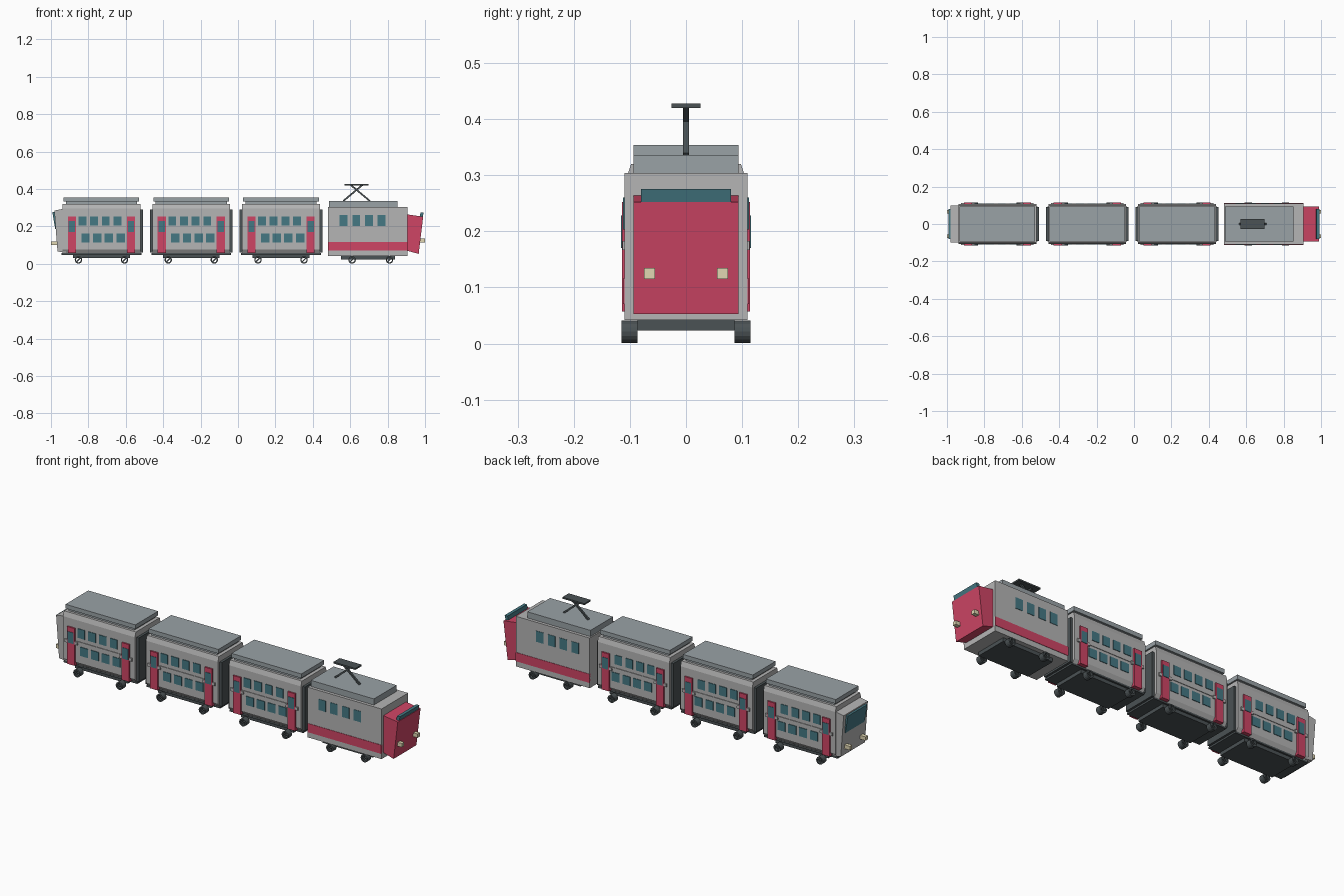
import bpy, math
from mathutils import Matrix

if "Cube" in bpy.data.objects:
    bpy.data.objects.remove(bpy.data.objects["Cube"])


def mat(name, r, g, b):
    m = bpy.data.materials.new(name)
    m.diffuse_color = (r, g, b, 1)
    m.use_nodes = True
    m.node_tree.nodes["Principled BSDF"].inputs["Base Color"].default_value = m.diffuse_color
    return m


RED = mat("red", 0.62, 0.06, 0.13)
GLASS = mat("glass", 0.06, 0.19, 0.23)
DARK = mat("dark", 0.07, 0.085, 0.09)
ROOF = mat("roof", 0.32, 0.36, 0.38)
GREY = mat("grey", 0.46, 0.46, 0.46)
LAMP = mat("lamp", 0.75, 0.68, 0.45)


def mesh(name, verts, faces, m):
    me = bpy.data.meshes.new(name)
    me.from_pydata(verts, [], faces)
    me.materials.append(m)
    ob = bpy.data.objects.new(name, me)
    bpy.context.collection.objects.link(ob)
    return ob


def prism(name, pts, a, b, axis, m):
    """Extrude a closed profile: axis 'x' takes (y,z) points, axis 'y' takes (x,z)."""
    n = len(pts)
    put = (lambda p, t: (t, p[0], p[1])) if axis == 'x' else (lambda p, t: (p[0], t, p[1]))
    verts = [put(p, t) for t in (a, b) for p in pts]
    faces = [tuple(range(n))[::-1], tuple(range(n, 2 * n))]
    faces += [(i, (i + 1) % n, n + (i + 1) % n, n + i) for i in range(n)]
    ob = mesh(name, verts, faces, m)
    if axis == 'y':
        ob.data.flip_normals()
    return ob


def box(name, x0, x1, y0, y1, z0, z1, m):
    return prism(name, [(y0, z0), (y1, z0), (y1, z1), (y0, z1)], x0, x1, 'x', m)


def bar(name, p, q, t, w, m):
    """Flat bar in the xz plane from p to q, thickness t, half width w."""
    dx, dz = q[0] - p[0], q[1] - p[1]
    l = math.hypot(dx, dz)
    nx, nz = -dz / l * t / 2, dx / l * t / 2
    return prism(name, [(p[0] - nx, p[1] - nz), (q[0] - nx, q[1] - nz),
                        (q[0] + nx, q[1] + nz), (p[0] + nx, p[1] + nz)], -w, w, 'y', m)


def both_sides(name, x0, x1, y0, y1, z0, z1, m):
    for s, tag in ((-1, "front"), (1, "back")):
        box(f"{name}_{tag}", x0, x1, min(s * y0, s * y1), max(s * y0, s * y1), z0, z1, m)


def wheels(prefix, xs):
    n, ro, ri = 16, 0.02, 0.013
    for x in xs:
        for s in (-1, 1):
            # open ring with a spoke across it
            rings = [(ro, 0.086), (ro, 0.115), (ri, 0.115), (ri, 0.086)]
            verts = [(x + r * math.cos(2 * math.pi * i / n), s * y, 0.021 + r * math.sin(2 * math.pi * i / n))
                     for r, y in rings for i in range(n)]
            faces = []
            for k in range(4):
                for i in range(n):
                    j, k2 = (i + 1) % n, (k + 1) % 4
                    f = (k * n + i, k2 * n + i, k2 * n + j, k * n + j)
                    faces.append(f if s > 0 else f[::-1])
            mesh(f"{prefix}_wheel", verts, faces, DARK)
            sp = bar(f"{prefix}_wheel_spoke", (x - 0.010, 0.011), (x + 0.010, 0.031), 0.007, 0.012, DARK)
            sp.data.transform(Matrix.Translation((0, s * 0.1, 0)))


def coach(prefix, cx):
    # shell with chamfered sill and shoulders
    half = [(0.09, 0.052), (0.106, 0.076), (0.106, 0.295), (0.098, 0.32)]
    prof = half + [(-y, z) for y, z in reversed(half)]
    prism(f"{prefix}_body", prof, cx - 0.208, cx + 0.208, 'x', GREY)
    box(f"{prefix}_sill", cx - 0.213, cx + 0.213, -0.094, 0.094, 0.048, 0.057, DARK)
    box(f"{prefix}_underframe", cx - 0.152, cx + 0.152, -0.085, 0.085, 0.03, 0.049, DARK)
    # raised roof
    box(f"{prefix}_roof_neck", cx - 0.19, cx + 0.19, -0.085, 0.085, 0.318, 0.335, ROOF)
    box(f"{prefix}_roof", cx - 0.202, cx + 0.202, -0.094, 0.094, 0.332, 0.354, ROOF)
    # gangways
    for s, tag in ((-1, "left"), (1, "right")):
        a, b = sorted((cx + s * 0.2, cx + s * 0.221))
        if not (prefix == "rear_coach" and s < 0):
            box(f"{prefix}_gangway_{tag}", a, b, -0.092, 0.092, 0.06, 0.29, DARK)
        # doors with glass and hinge block
        d = cx + s * 0.158
        both_sides(f"{prefix}_door_{tag}", d - 0.022, d + 0.022, 0.09, 0.114, 0.057, 0.252, RED)
        both_sides(f"{prefix}_door_glass_{tag}", d - 0.017, d + 0.017, 0.1, 0.116, 0.17, 0.228, GLASS)
        for o in (-0.028, 0.028):
            both_sides(f"{prefix}_door_block_{tag}", d + o - 0.008, d + o + 0.008, 0.1, 0.113, 0.167, 0.183, GREY)
    # belt rail and two decks of windows
    both_sides(f"{prefix}_belt_rail", cx - 0.13, cx + 0.13, 0.1, 0.109, 0.176, 0.186, GREY)
    for i in range(4):
        w = cx + (i - 1.5) * 0.0625
        both_sides(f"{prefix}_upper_window", w - 0.029, w + 0.013, 0.1, 0.109, 0.206, 0.254, GLASS)
        both_sides(f"{prefix}_lower_window", w - 0.014, w + 0.031, 0.1, 0.109, 0.115, 0.161, GLASS)
    wheels(prefix, (cx - 0.123, cx + 0.123))


for name, cx in (("rear_coach", -0.73), ("middle_coach", -0.25), ("front_coach", 0.23)):
    coach(name, cx)

# driving cab on the rear coach
prism("rear_cab", [(-0.92, 0.06), (-0.965, 0.066), (-0.982, 0.285), (-0.92, 0.297)], -0.1, 0.1, 'y', GREY)
prism("rear_windscreen", [(-0.968, 0.185), (-0.977, 0.185), (-0.993, 0.278), (-0.975, 0.278)],
      -0.08, 0.08, 'y', GLASS)
for y in (-0.065, 0.065):
    box("rear_lamp", -1.0, -0.96, y - 0.01, y + 0.01, 0.1, 0.12, LAMP)

# locomotive shell
box("loco_body", 0.48, 0.907, -0.11, 0.11, 0.042, 0.304, GREY)
box("loco_underframe", 0.55, 0.84, -0.086, 0.086, 0.023, 0.044, DARK)
box("loco_roof", 0.487, 0.852, -0.094, 0.094, 0.302, 0.336, ROOF)
both_sides("loco_stripe", 0.48, 0.907, 0.1, 0.112, 0.07, 0.116, RED)
for i in range(4):
    w = 0.564 + i * 0.068
    both_sides("loco_window", w - 0.021, w + 0.021, 0.1, 0.112, 0.203, 0.26, GLASS)
wheels("loco", (0.61, 0.81))

# red nose with windscreen and lamps
prism("loco_nose", [(0.905, 0.07), (0.966, 0.053), (0.99, 0.252), (0.905, 0.264)], -0.094, 0.094, 'y', RED)
prism("loco_windscreen", [(0.966, 0.22), (0.98, 0.22), (0.993, 0.275), (0.976, 0.275)],
      -0.08, 0.08, 'y', GLASS)
for y in (-0.065, 0.065):
    box("loco_lamp", 0.96, 1.0, y - 0.01, y + 0.01, 0.115, 0.135, LAMP)

# pantograph
bar("pantograph_arm_left", (0.563, 0.336), (0.668, 0.424), 0.009, 0.005, DARK)
bar("pantograph_arm_right", (0.705, 0.336), (0.6, 0.424), 0.009, 0.005, DARK)
box("pantograph_head", 0.57, 0.697, -0.026, 0.026, 0.42, 0.428, DARK)
